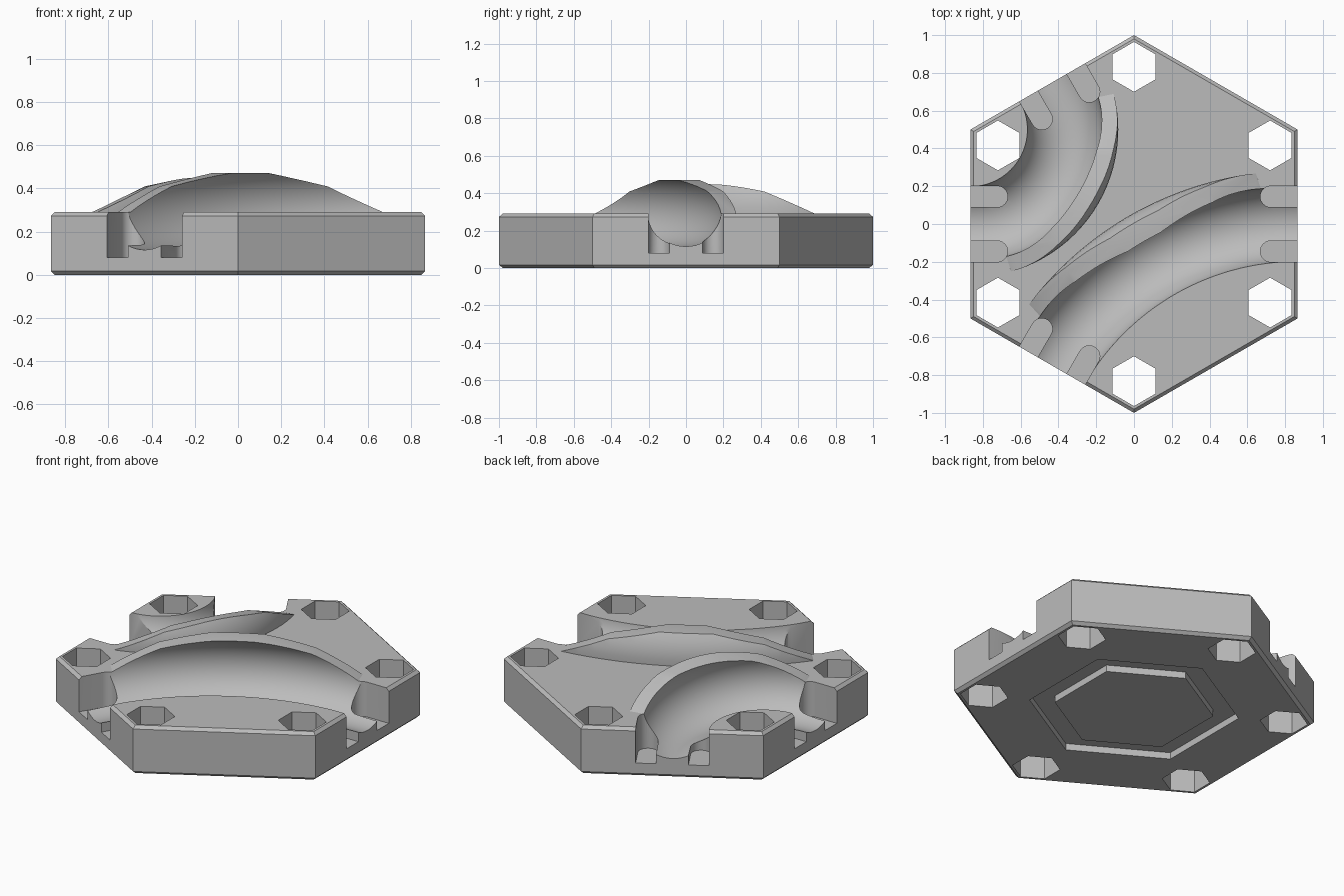
import bpy
import bmesh
from math import pi, cos, sin, radians, sqrt

old = bpy.data.objects.get("Cube")
if old:
    bpy.data.objects.remove(old, do_unlink=True)

TOP = 0.29              # plate thickness
TUBE_Z, TUBE_R = 0.315, 0.2
WALL_R = 0.283
APOTHEM = sqrt(3) / 2
HEX_PHASE = pi / 6

grey = bpy.data.materials.new("plain_grey")
grey.use_nodes = True
colour = (0.5, 0.5, 0.5, 1)
grey.diffuse_color = colour
grey.node_tree.nodes["Principled BSDF"].inputs["Base Color"].default_value = colour


def finish(name, bm):
    bmesh.ops.recalc_face_normals(bm, faces=bm.faces)
    mesh = bpy.data.meshes.new(name)
    bm.to_mesh(mesh)
    bm.free()
    mesh.materials.append(grey)
    obj = bpy.data.objects.new(name, mesh)
    bpy.context.collection.objects.link(obj)
    return obj


def sweep(name, profile, steps, centre=(0, 0), phase=0.0, closed=True):
    """Turn (radius, z) points round a vertical axis; open profiles get flat caps."""
    bm = bmesh.new()
    rings = []
    for r, z in profile:
        angles = [phase + 2 * pi * i / steps for i in range(steps)]
        rings.append([bm.verts.new((centre[0] + r * cos(a), centre[1] + r * sin(a), z))
                      for a in angles])
    pairs = list(zip(rings, rings[1:]))
    if closed:
        pairs.append((rings[-1], rings[0]))
    else:
        bm.faces.new(rings[0])
        bm.faces.new(rings[-1])
    for low, high in pairs:
        for i in range(steps):
            j = (i + 1) % steps
            bm.faces.new((low[i], low[j], high[j], high[i]))
    return finish(name, bm)


def prism(name, outline, z0, z1):
    bm = bmesh.new()
    face = bm.faces.new([bm.verts.new((x, y, z0)) for x, y in outline])
    up = bmesh.ops.extrude_face_region(bm, geom=[face])["geom"]
    bmesh.ops.translate(bm, vec=(0, 0, z1 - z0),
                        verts=[v for v in up if isinstance(v, bmesh.types.BMVert)])
    return finish(name, bm)


def combine(target, other, operation, keep=False):
    mod = target.modifiers.new(operation.lower(), "BOOLEAN")
    mod.operation, mod.object, mod.solver = operation, other, "EXACT"
    bpy.context.view_layer.objects.active = target
    bpy.ops.object.modifier_apply(modifier=mod.name)
    if not keep:
        bpy.data.objects.remove(other, do_unlink=True)


# hexagonal plate with chamfered rims
tile = sweep("track_tile", [(0.98, 0), (1, 0.017), (1, TOP - 0.017), (0.98, TOP)],
             6, phase=HEX_PHASE, closed=False)

# faceted dome that limits the height of the banked walls
DOME_R = 1.4
DOME_Z = 0.47 - DOME_R * cos(radians(6))
dome = sweep("dome_limit", [(DOME_R * sin(radians(a)), DOME_Z + DOME_R * cos(radians(a)))
                            for a in (42, 30, 18, 6)], 30, closed=False)

# two curved tracks: short bend and long bend, as (centre, bend radius, steps)
tracks = [((-APOTHEM, 0.5), 0.5, 96), ((APOTHEM, -1.5), 1.5, 240)]

# banked outer walls
for centre, bend, steps in tracks:
    arc = [radians(-22 + 8 * i) for i in range(14)]
    profile = [(bend + WALL_R * cos(a), TUBE_Z + WALL_R * sin(a)) for a in arc]
    profile = [(bend + 0.05, profile[0][1])] + profile + [(bend + 0.05, profile[-1][1])]
    wall = sweep("banked_wall", profile, steps, centre)
    combine(wall, dome, "INTERSECT", keep=True)
    combine(tile, wall, "UNION")
bpy.data.objects.remove(dome, do_unlink=True)

# round channels
for centre, bend, steps in tracks:
    ring = [2 * pi * i / 48 for i in range(48)]
    tube = sweep("channel", [(bend + TUBE_R * cos(a), TUBE_Z + TUBE_R * sin(a)) for a in ring],
                 steps, centre)
    combine(tile, tube, "DIFFERENCE")

# pairs of round-ended slots at each channel mouth
for heading in (0, 120, 180, 240):
    h = radians(heading)
    for side in (-0.145, 0.145):
        half = 0.056
        local = [(0.95, side - half), (0.95, side + half)]
        local += [(0.725 - half * sin(pi * i / 16), side + half * cos(pi * i / 16))
                  for i in range(17)]
        outline = [(x * cos(h) - y * sin(h), x * sin(h) + y * cos(h)) for x, y in local]
        combine(tile, prism("slot", outline, 0.08, 0.32), "DIFFERENCE")

# hexagonal through holes near the corners
for k in range(6):
    a = HEX_PHASE + k * pi / 3
    hole = sweep("corner_hole", [(0.132, -0.1), (0.132, 0.6)], 6,
                 (0.832 * cos(a), 0.832 * sin(a)), HEX_PHASE, closed=False)
    combine(tile, hole, "DIFFERENCE")

# hexagonal groove underneath
groove = sweep("under_groove", [(0.44, -0.1), (0.58, -0.1), (0.58, 0.04), (0.44, 0.04)],
               6, phase=HEX_PHASE)
combine(tile, groove, "DIFFERENCE")

bpy.ops.object.select_all(action="DESELECT")
tile.select_set(True)
bpy.context.view_layer.objects.active = tile
bpy.ops.object.shade_smooth_by_angle(angle=radians(25))
